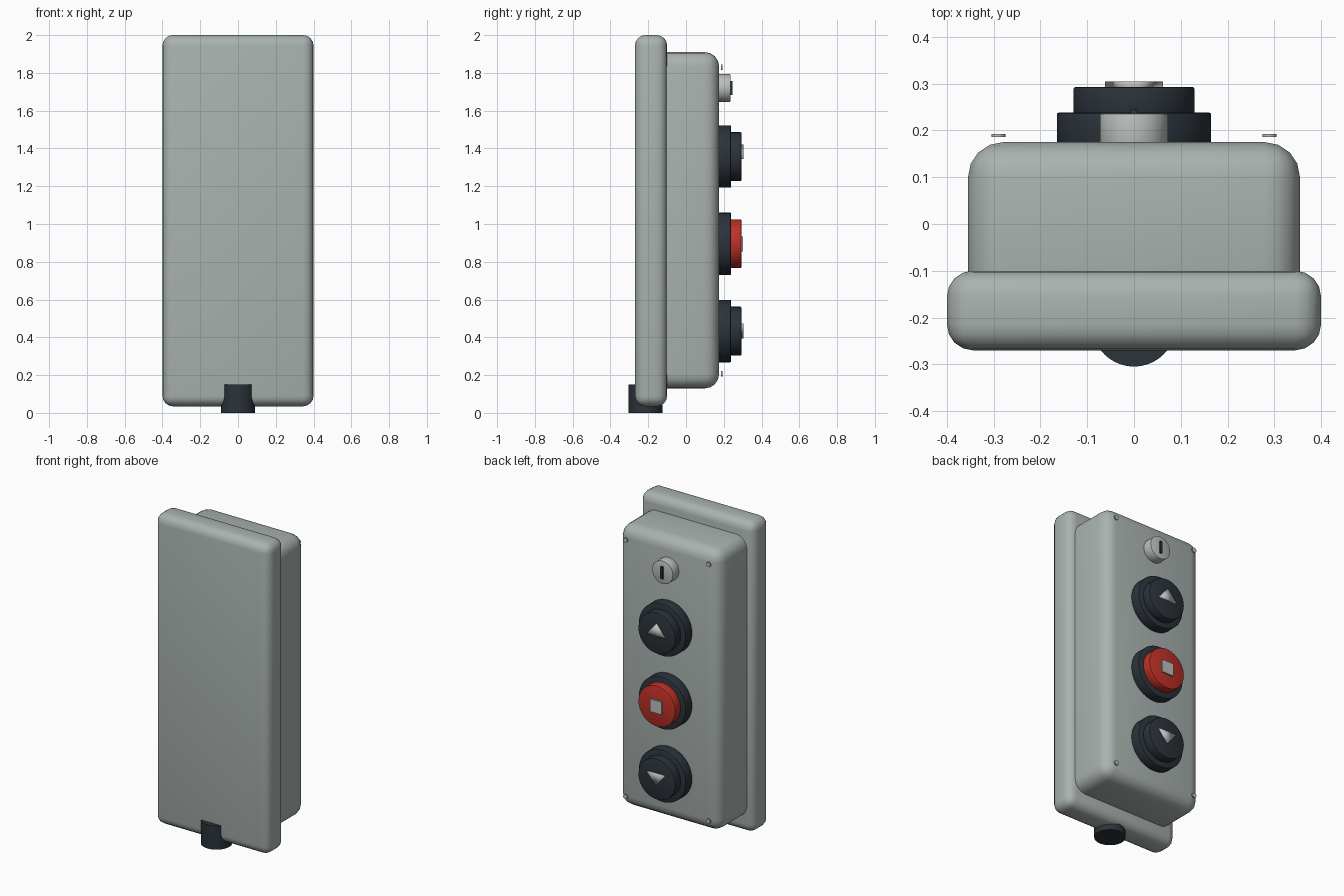
import bpy
import math

if "Cube" in bpy.data.objects:
    bpy.data.objects.remove(bpy.data.objects["Cube"], do_unlink=True)


def material(name, rgb):
    m = bpy.data.materials.new(name)
    m.use_nodes = True
    m.diffuse_color = (*rgb, 1)
    m.node_tree.nodes["Principled BSDF"].inputs["Base Color"].default_value = (*rgb, 1)
    return m


GREY = material("housing grey", (0.40, 0.45, 0.435))
DARK = material("dark plastic", (0.024, 0.033, 0.043))
RED = material("stop red", (0.52, 0.03, 0.02))
LIGHT = material("light metal", (0.50, 0.52, 0.51))


def finish(name, mat, bevel=0, segments=2, angle=35):
    """Name the active object, round its edges and shade it."""
    ob = bpy.context.object
    ob.name = name
    ob.data.materials.append(mat)
    bpy.ops.object.transform_apply(location=False, rotation=True, scale=True)
    if bevel:
        mod = ob.modifiers.new("rounding", "BEVEL")
        mod.width = bevel
        mod.segments = segments
        mod.limit_method = "ANGLE"
        bpy.ops.object.modifier_apply(modifier=mod.name)
    bpy.ops.object.shade_smooth_by_angle(angle=math.radians(angle))
    return ob


def box(name, mat, x, y, z, bevel=0, segments=4):
    """Box between the given (low, high) limits."""
    limits = (x, y, z)
    bpy.ops.mesh.primitive_cube_add(size=1, location=[(a + b) / 2 for a, b in limits])
    bpy.context.object.scale = [b - a for a, b in limits]
    return finish(name, mat, bevel, segments)


def disc(name, mat, x, z, y, radius, bevel=0, sides=40):
    """Cylinder whose axis runs along y between two limits."""
    bpy.ops.mesh.primitive_cylinder_add(
        vertices=sides, radius=radius, depth=y[1] - y[0],
        location=(x, sum(y) / 2, z), rotation=(-math.pi / 2, 0, 0))
    return finish(name, mat, bevel)


def arrow(name, z_base, z_tip):
    """Thin triangular symbol with softened shading."""
    outline = [(-0.062, z_base), (0.062, z_base), (0, z_tip)]
    verts = [(x, y, z) for y in (0.285, 0.305) for x, z in outline]
    faces = [(0, 1, 2), (5, 4, 3), (0, 3, 4, 1), (1, 4, 5, 2), (2, 5, 3, 0)]
    if z_tip < z_base:
        faces = [f[::-1] for f in faces]
    mesh = bpy.data.meshes.new(name)
    mesh.from_pydata(verts, [], faces)
    mesh.materials.append(LIGHT)
    mesh.shade_smooth()
    bpy.context.collection.objects.link(bpy.data.objects.new(name, mesh))


# Housing: wide plate and the control box standing on it
box("base_plate", GREY, (-0.4, 0.4), (-0.27, -0.1), (0.035, 2.0), 0.055)
box("control_box", GREY, (-0.355, 0.355), (-0.2, 0.175), (0.13, 1.91), 0.075)

# Cable gland at the bottom
bpy.ops.mesh.primitive_cylinder_add(vertices=40, radius=0.09, depth=0.15,
                                    location=(0, -0.215, 0.075))
finish("cable_gland", DARK)

# Three push buttons
for label, z, mat in (("up", 1.357, DARK), ("stop", 0.895, RED), ("down", 0.433, DARK)):
    disc(label + "_collar", DARK, 0, z, (0.16, 0.238), 0.165, 0.004)
    disc(label + "_cap", mat, 0, z, (0.23, 0.293), 0.129, 0.004)

# Button symbols
arrow("up_symbol", 1.345, 1.42)
arrow("down_symbol", 0.472, 0.395)
box("stop_symbol", LIGHT, (-0.04, 0.04), (0.285, 0.303), (0.855, 0.935))

# Key switch
disc("key_switch", LIGHT, 0, 1.72, (0.16, 0.236), 0.073, 0.003)
box("key_slot", DARK, (-0.008, 0.008), (0.23, 0.246), (1.682, 1.758))

# Corner screws
for side, x in (("left", 0.29), ("right", -0.29)):
    for level, z in (("upper", 1.83), ("lower", 0.207)):
        disc(f"{level}_{side}_screw", LIGHT, x, z, (0.186, 0.193), 0.015, sides=16)
